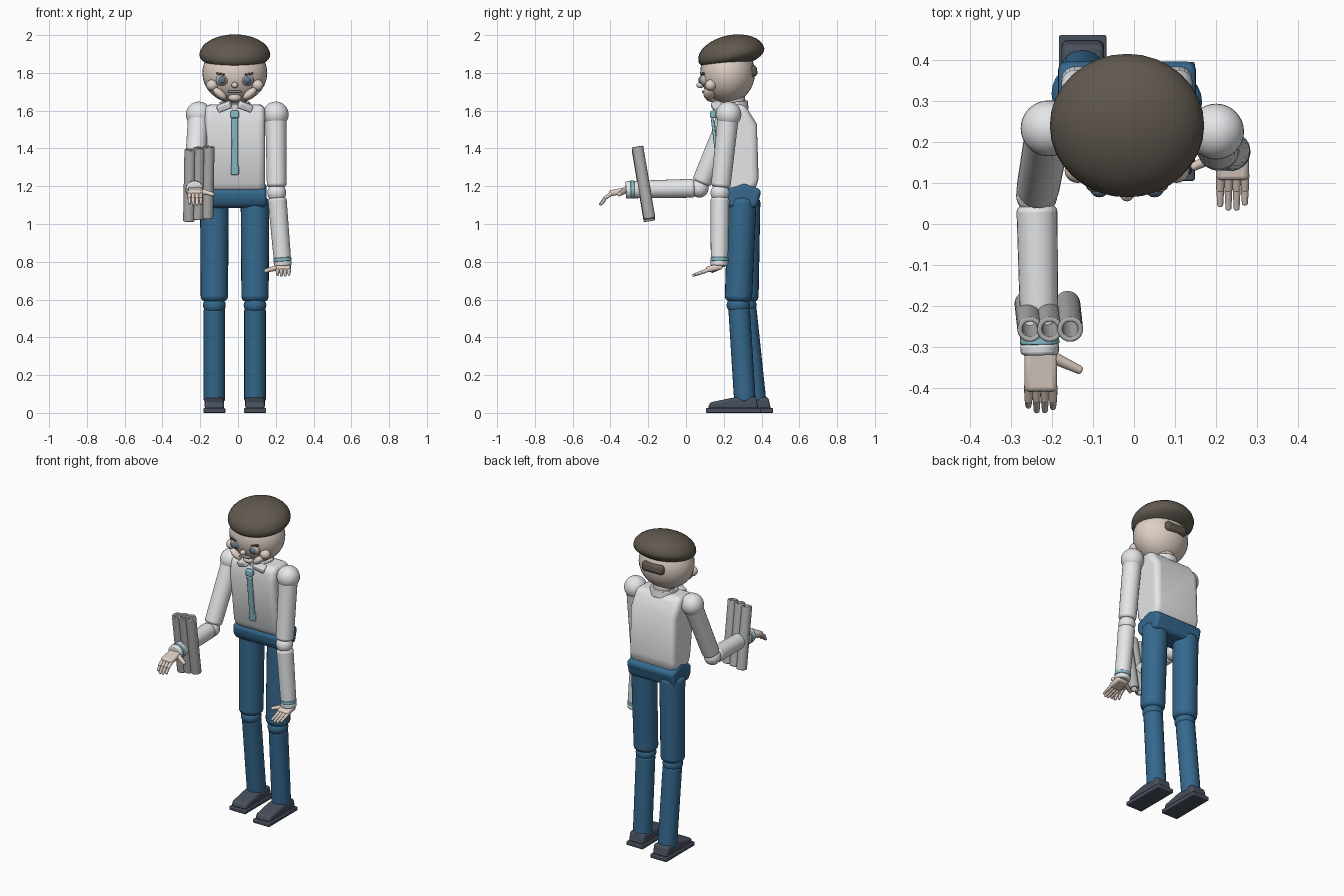
import bpy, bmesh, math
from mathutils import Vector, Matrix

if "Cube" in bpy.data.objects:
    bpy.data.objects.remove(bpy.data.objects["Cube"])

CX = -0.017  # body centre line


def mat(name, r, g, b):
    m = bpy.data.materials.new(name)
    m.diffuse_color = (r, g, b, 1)
    m.use_nodes = True
    m.node_tree.nodes["Principled BSDF"].inputs["Base Color"].default_value = m.diffuse_color
    return m


SHIRT = mat("shirt", 0.78, 0.79, 0.81)
PANTS = mat("trousers", 0.035, 0.14, 0.27)
SKIN = mat("skin", 0.74, 0.63, 0.56)
HAIR = mat("hair", 0.12, 0.10, 0.08)
BLUE = mat("light_blue", 0.25, 0.52, 0.6)
SHOE = mat("shoe", 0.065, 0.08, 0.11)
EYE = mat("eye", 0.12, 0.18, 0.26)
ROLL = mat("paper_roll", 0.45, 0.45, 0.45)


def make(name, bm, m, bevel=0, segs=3):
    bmesh.ops.recalc_face_normals(bm, faces=bm.faces[:])
    me = bpy.data.meshes.new(name)
    bm.to_mesh(me)
    bm.free()
    ob = bpy.data.objects.new(name, me)
    bpy.context.collection.objects.link(ob)
    me.materials.append(m)
    if bevel:
        b = ob.modifiers.new("bevel", "BEVEL")
        b.width, b.segments, b.limit_method = bevel, segs, "ANGLE"
    bpy.context.view_layer.objects.active = ob
    ob.select_set(True)
    bpy.ops.object.shade_smooth_by_angle(angle=math.radians(40))
    ob.select_set(False)
    return ob


def ball(name, c, r, m, rot=(0, 0, 0), low=1.0, seg=32):
    """Ellipsoid; low scales the lower half."""
    bm = bmesh.new()
    bmesh.ops.create_uvsphere(bm, u_segments=seg, v_segments=seg // 2, radius=1)
    for v in bm.verts:
        if v.co.z < 0:
            v.co.z *= low
        v.co = Vector((v.co.x * r[0], v.co.y * r[1], v.co.z * r[2]))
    ob = make(name, bm, m)
    ob.location, ob.rotation_euler = c, rot
    return ob


def box(name, c, s, m, bevel=0.01, rot=(0, 0, 0)):
    bm = bmesh.new()
    bmesh.ops.create_cube(bm, size=1)
    bmesh.ops.scale(bm, vec=s, verts=bm.verts)
    ob = make(name, bm, m, bevel)
    ob.location, ob.rotation_euler = c, rot
    return ob


def along(a, b):
    d = Vector(b) - Vector(a)
    return Matrix.Translation((Vector(a) + Vector(b)) / 2) @ d.to_track_quat("Z", "Y").to_matrix().to_4x4(), d.length


def limb(name, a, b, r1, r2, m, bevel=0.015, seg=24):
    """Tapered round bar from a to b with softened ends."""
    M, L = along(a, b)
    bm = bmesh.new()
    bmesh.ops.create_cone(bm, cap_ends=True, segments=seg, radius1=r1, radius2=r2, depth=L)
    bmesh.ops.transform(bm, matrix=M, verts=bm.verts)
    return make(name, bm, m, bevel)


def tube(name, a, b, r, ri, m, seg=28):
    """Hollow roll from a to b."""
    M, L = along(a, b)
    bm = bmesh.new()
    prof = [(ri, -L / 2), (r, -L / 2), (r, L / 2), (ri, L / 2)]
    vs = [bm.verts.new((p, 0, z)) for p, z in prof]
    es = [bm.edges.new((vs[i], vs[(i + 1) % 4])) for i in range(4)]
    bmesh.ops.spin(bm, geom=vs + es, axis=(0, 0, 1), cent=(0, 0, 0), angle=2 * math.pi, steps=seg)
    bmesh.ops.remove_doubles(bm, verts=bm.verts, dist=1e-5)
    bmesh.ops.transform(bm, matrix=M, verts=bm.verts)
    return make(name, bm, m, 0.004, 2)


def slab(name, prof, x0, x1, m, bevel, segs=4):
    """(y, z) side profile extruded across x."""
    bm = bmesh.new()
    f = bm.faces.new([bm.verts.new((x0, y, z)) for y, z in prof])
    g = bmesh.ops.extrude_face_region(bm, geom=[f])["geom"]
    bmesh.ops.translate(bm, vec=(x1 - x0, 0, 0), verts=[v for v in g if isinstance(v, bmesh.types.BMVert)])
    return make(name, bm, m, bevel, segs)


# Torso, pelvis and neck
slab("torso", [(0.17, 1.63), (0.31, 1.635), (0.375, 1.53), (0.385, 1.22), (0.35, 1.165),
               (0.22, 1.165), (0.19, 1.22), (0.15, 1.54)], CX - 0.16, CX + 0.16, SHIRT, 0.035)
slab("pelvis", [(0.20, 1.18), (0.31, 1.22), (0.40, 1.18), (0.375, 1.085), (0.23, 1.085), (0.205, 1.12)],
     CX - 0.168, CX + 0.168, PANTS, 0.03)
limb("neck", (CX, 0.26, 1.58), (CX, 0.25, 1.69), 0.062, 0.06, SKIN)
for s in (-1, 1):
    box("collar_wing", (CX + s * 0.055, 0.165, 1.622), (0.075, 0.05, 0.035), SHIRT, 0.008, (0.3, s * 0.35, s * 0.3))
tube("collar", (CX, 0.25, 1.60), (CX, 0.245, 1.645), 0.082, 0.06, SHIRT)

# Tie
box("tie_knot", (CX, 0.143, 1.58), (0.045, 0.03, 0.04), BLUE, 0.008)
box("tie_blade", (CX, 0.155, 1.425), (0.034, 0.016, 0.27), BLUE, 0.005, (0.115, 0, 0))
box("tie_tip", (CX, 0.172, 1.285), (0.042, 0.018, 0.05), BLUE, 0.006, (0.115, 0, 0))

# Head and hair
ball("head", (CX, 0.22, 1.80), (0.172, 0.145, 0.16), SKIN)
ball("hair_cap", (CX, 0.24, 1.895), (0.188, 0.178, 0.105), HAIR, (0.2, 0, 0), 0.65)
box("hair_nape", (CX, 0.352, 1.81), (0.15, 0.05, 0.06), HAIR, 0.02, (0.15, 0, 0))

# Face
ball("nose", (CX, 0.075, 1.735), (0.018, 0.02, 0.016), SKIN, seg=16)
ball("chin", (CX, 0.135, 1.668), (0.036, 0.03, 0.022), SKIN, seg=16)
box("mouth", (CX, 0.096, 1.70), (0.07, 0.025, 0.012), ROLL, 0.004)
for s in (-1, 1):
    x = CX + s * 0.067
    ball("eye", (x, 0.098, 1.762), (0.034, 0.025, 0.03), ROLL, seg=20)
    ball("iris", (x, 0.083, 1.762), (0.022, 0.018, 0.021), EYE, seg=16)
    box("eyebrow", (x + s * 0.008, 0.09, 1.794), (0.045, 0.018, 0.01), HAIR, 0.003, (0, -s * 0.15, s * 0.2))
    ball("cheek", (CX + s * 0.12, 0.13, 1.735), (0.032, 0.03, 0.03), SKIN, seg=20)
    ball("jowl", (CX + s * 0.08, 0.122, 1.69), (0.045, 0.03, 0.022), SKIN, (0, -s * 0.7, 0), seg=20)


def arm(side, shoulder, elbow, wrist):
    S, E, W = map(Vector, (shoulder, elbow, wrist))
    ball(side + "_shoulder", S, (0.068,) * 3, SHIRT)
    limb(side + "_upper_arm", S, E + (S - E).normalized() * 0.03, 0.056, 0.052, SHIRT)
    ball(side + "_elbow", E, (0.05,) * 3, SHIRT)
    d = (W - E).normalized()
    limb(side + "_forearm", E + d * 0.025, W, 0.05, 0.046, SHIRT)
    limb(side + "_cuff_stripe", W - d * 0.012, W + d * 0.008, 0.048, 0.048, BLUE, 0.003)
    limb(side + "_cuff", W + d * 0.006, W + d * 0.034, 0.048, 0.046, SHIRT, 0.008)


def hand(side, x, inward, path):
    """path: (y, z) at wrist, knuckles, finger middle and finger tip."""
    w, k, m, t = path
    slope = math.atan2(w[1] - k[1], w[0] - k[0])
    box(side + "_palm", (x, (w[0] + k[0]) / 2, (w[1] + k[1]) / 2),
        (0.08, math.dist(w, k) + 0.015, 0.032), SKIN, 0.012, (slope, 0, 0))
    for i in range(4):
        fx, ext = x + (i - 1.5) * 0.02, (0.012, 0, 0, 0.008)[i if inward > 0 else 3 - i]
        limb(side + "_finger_base", (fx, k[0] + 0.008, k[1]), (fx, m[0], m[1]), 0.011, 0.0095, SKIN, 0.004, 12)
        limb(side + "_finger_end", (fx, m[0] + 0.004, m[1] + 0.002), (fx, t[0] + ext, t[1] + ext / 2),
             0.0095, 0.007, SKIN, 0.004, 12)
    limb(side + "_thumb", (x + inward * 0.03, w[0] - 0.015, w[1] - 0.005),
         (x + inward * 0.10, w[0] - 0.048, w[1] - 0.025), 0.015, 0.01, SKIN, 0.006, 12)


# Raised arm and hanging arm
arm("raised", (-0.208, 0.233, 1.58), (-0.237, 0.07, 1.19), (-0.23, -0.285, 1.182))
hand("raised", -0.227, 1, [(-0.31, 1.18), (-0.40, 1.163), (-0.432, 1.135), (-0.457, 1.10)])
arm("hanging", (0.20, 0.225, 1.58), (0.205, 0.18, 1.165), (0.235, 0.177, 0.81))
hand("hanging", 0.24, -1, [(0.185, 0.775), (0.115, 0.76), (0.08, 0.742), (0.034, 0.727)])

# Three paper rolls at the raised wrist
for x, dz in ((-0.253, -0.015), (-0.205, -0.005), (-0.155, 0)):
    tube("paper_roll", (x - 0.007, -0.193, 1.03 + dz), (x, -0.257, 1.41 + dz), 0.031, 0.019, ROLL)

# Legs and shoes
for side, x, hip, knee, ankle, toe in (("left", -0.125, 0.318, 0.312, 0.368, 0.17),
                                       ("right", 0.09, 0.298, 0.277, 0.312, 0.105)):
    limb(side + "_thigh", (x, hip, 1.14), (x, knee, 0.59), 0.076, 0.072, PANTS, 0.025)
    ball(side + "_knee", (x, knee, 0.57), (0.06, 0.062, 0.05), PANTS)
    limb(side + "_shin", (x, knee + 0.004, 0.555), (x, ankle, 0.06), 0.057, 0.057, PANTS, 0.012)
    box(side + "_sole", (x, toe + 0.145, 0.0125), (0.116, 0.29, 0.025), SHOE, 0.005)
    slab(side + "_shoe", [(toe + 0.01, 0.02), (toe + 0.02, 0.055), (toe + 0.14, 0.08), (toe + 0.265, 0.085),
                          (toe + 0.28, 0.02)], x - 0.052, x + 0.052, SHOE, 0.014, 3)
